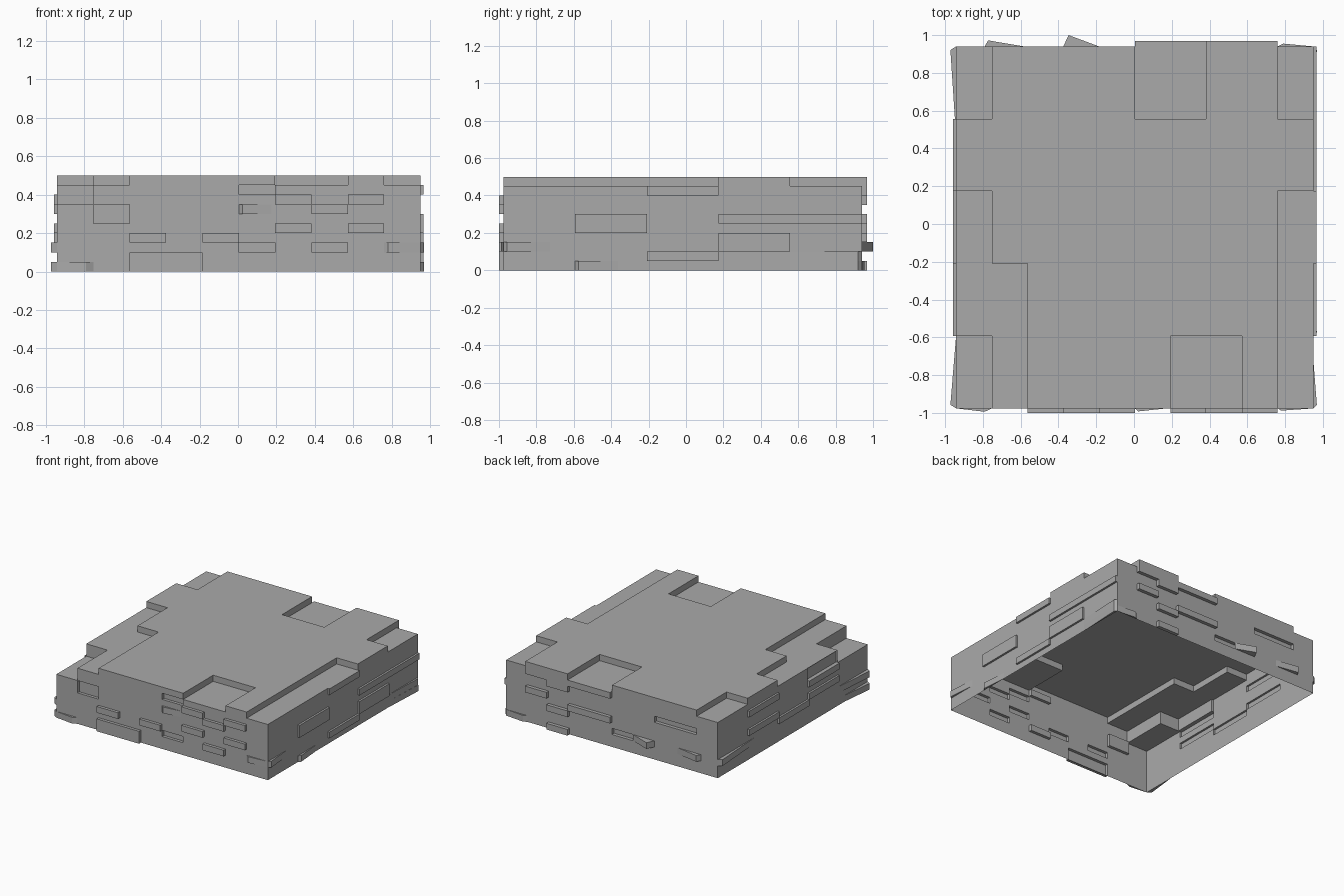
import bpy
import bmesh
from mathutils import Vector

cube = bpy.data.objects.get("Cube")
if cube:
    bpy.data.objects.remove(cube)

stone = bpy.data.materials.new("stone grey")
stone.use_nodes = True
GREY = (0.4, 0.4, 0.4, 1)
stone.diffuse_color = GREY
stone.node_tree.nodes["Principled BSDF"].inputs["Base Color"].default_value = GREY

# Slab is laid out on a ten by ten by ten grid
N = 10
LEFT, RIGHT, FRONT, BACK, HEIGHT = -0.942, 0.95, -0.976, 0.94, 0.5


def gx(i):
    return LEFT + (RIGHT - LEFT) * i / N


def gy(j):
    return FRONT + (BACK - FRONT) * j / N


def gz(k):
    return HEIGHT * k / N


def finish(name, bm):
    bmesh.ops.remove_doubles(bm, verts=bm.verts, dist=0.0001)
    bmesh.ops.dissolve_limit(bm, angle_limit=0.01, verts=bm.verts, edges=bm.edges)
    mesh = bpy.data.meshes.new(name)
    bm.to_mesh(mesh)
    bm.free()
    mesh.materials.append(stone)
    obj = bpy.data.objects.new(name, mesh)
    bpy.context.collection.objects.link(obj)


def relief(bm, place, depth, rim):
    """Stepped sheet: a flat quad per cell plus a riser wherever the depth changes."""
    def quad(*pts):
        bm.faces.new([bm.verts.new(place(*p)) for p in pts])

    def at(u, v):
        inside = 0 <= u < N and 0 <= v < N
        d = depth(u, v) if inside else None
        return (0 if rim else None) if d is None else d

    for u in range(N + 1):
        for v in range(N + 1):
            if u < N and v < N and depth(u, v) is not None:
                d = depth(u, v)
                quad((u, v, d), (u + 1, v, d), (u + 1, v + 1, d), (u, v + 1, d))
            here, before, below = at(u, v), at(u - 1, v), at(u, v - 1)
            if None not in (here, before) and here != before and v < N:
                quad((u, v, here), (u, v + 1, here), (u, v + 1, before), (u, v, before))
            if None not in (here, below) and here != below and u < N:
                quad((u, v, here), (u, v, below), (u + 1, v, below), (u + 1, v, here))


# Top sheet: sunken patches as (x cells, y cells, height)
SUNKEN = [(9, 10, 0, 6, 0.45), (9, 10, 8, 10, 0.45), (6, 8, 0, 2, 0.45),
          (0, 2, 0, 4, 0.45), (0, 1, 0, 2, 0.35), (0, 1, 4, 6, 0.45),
          (0, 1, 8, 10, 0.45), (5, 7, 8, 10, 0.45)]


def top_height(i, j):
    h = HEIGHT
    for a, b, c, d, low in SUNKEN:
        if a <= i < b and c <= j < d:
            h = low
    return h


bm = bmesh.new()
relief(bm, lambda u, v, d: Vector((gx(u), gy(v), d)), top_height, False)
finish("top_slab", bm)


def wall(name, place, edge_height, flip, step, out, sunk, wedges):
    """One side: raised bricks, sunken bricks and tapered chips, in cells along and up."""
    def depth(u, v):
        i = N - 1 - u if flip else u
        if gz(v + 0.5) > edge_height(i):
            return None
        for rects, d in ((out, step), (sunk, -step)):
            if any(a <= i < b and c <= v < e for a, b, c, e in rects):
                return d
        return 0

    bm = bmesh.new()
    relief(bm, place, depth, True)
    finish(name, bm)

    # Tapered chips, thick near one end and fading out at the other
    bm = bmesh.new()
    for start, peak, end, low, rise in wedges:
        rings = []
        for k in (low, low + 1):
            pts = ((start, 0), (peak, rise), (end, 0))
            rings.append([bm.verts.new(place(N - u if flip else u, k, d)) for u, d in pts])
        bm.faces.new(rings[0])
        bm.faces.new(rings[1])
        for n in range(3):
            m = (n + 1) % 3
            bm.faces.new((rings[0][n], rings[0][m], rings[1][m], rings[1][n]))
    bmesh.ops.recalc_face_normals(bm, faces=bm.faces)
    finish(name + "_chips", bm)


wall("front_wall", lambda u, v, d: Vector((gx(u), FRONT - d, gz(v))),
     lambda i: top_height(i, 0), False, 0.024,
     [(2, 4, 0, 2), (2, 3, 3, 4), (4, 5, 3, 4), (6, 7, 4, 5), (7, 8, 2, 3),
      (8, 9, 4, 5), (7, 8, 6, 7), (8, 9, 7, 8), (6, 7, 7, 8)],
     [(1, 2, 5, 7), (5, 6, 8, 9), (5, 6, 2, 3)],
     [(0, 0.8, 1, 0, 0.018), (5, 5.1, 5.9, 6, 0.016), (9, 9.1, 10, 2, 0.012)])

wall("right_wall", lambda u, v, d: Vector((RIGHT + d, gy(u), gz(v))),
     lambda j: top_height(N - 1, j), False, 0.016,
     [(2, 4, 4, 6), (4, 6, 8, 9), (6, 10, 5, 6), (6, 8, 2, 4), (4, 6, 1, 2)],
     [],
     [(0, 0.1, 1.3, 2, 0.018), (2, 2.1, 3.2, 0, 0.018),
      (8, 9.9, 10, 0, 0.018), (8, 9.9, 10, 1, 0.016)])

wall("back_wall", lambda u, v, d: Vector((gx(N - u), BACK + d, gz(v))),
     lambda i: top_height(i, N - 1), True, 0.028,
     [(7, 9, 9, 10), (8, 9, 8, 9), (7, 8, 7, 9), (5, 7, 8, 9), (8, 9, 5, 6),
      (6, 7, 4, 5), (5, 6, 4, 5), (7, 8, 3, 4), (7, 8, 0, 1)],
     [(3, 5, 2, 3), (2, 3, 6, 7), (1, 2, 6, 7)],
     [(3, 3.15, 4, 2, 0.06), (0.8, 0.9, 1.9, 2, 0.032), (9, 9.15, 10, 0, 0.015)])

wall("left_wall", lambda u, v, d: Vector((LEFT - d, gy(N - u), gz(v))),
     lambda j: top_height(0, j), True, 0.016,
     [(6, 8, 4, 5), (4, 6, 3, 4), (2, 4, 4, 5), (6, 8, 7, 8), (2, 4, 6, 7)],
     [(2, 4, 7, 9)],
     [(0, 0.1, 2, 2, 0.03), (0, 0.1, 1.5, 0, 0.03), (7.5, 9.9, 10, 2, 0.03)])
